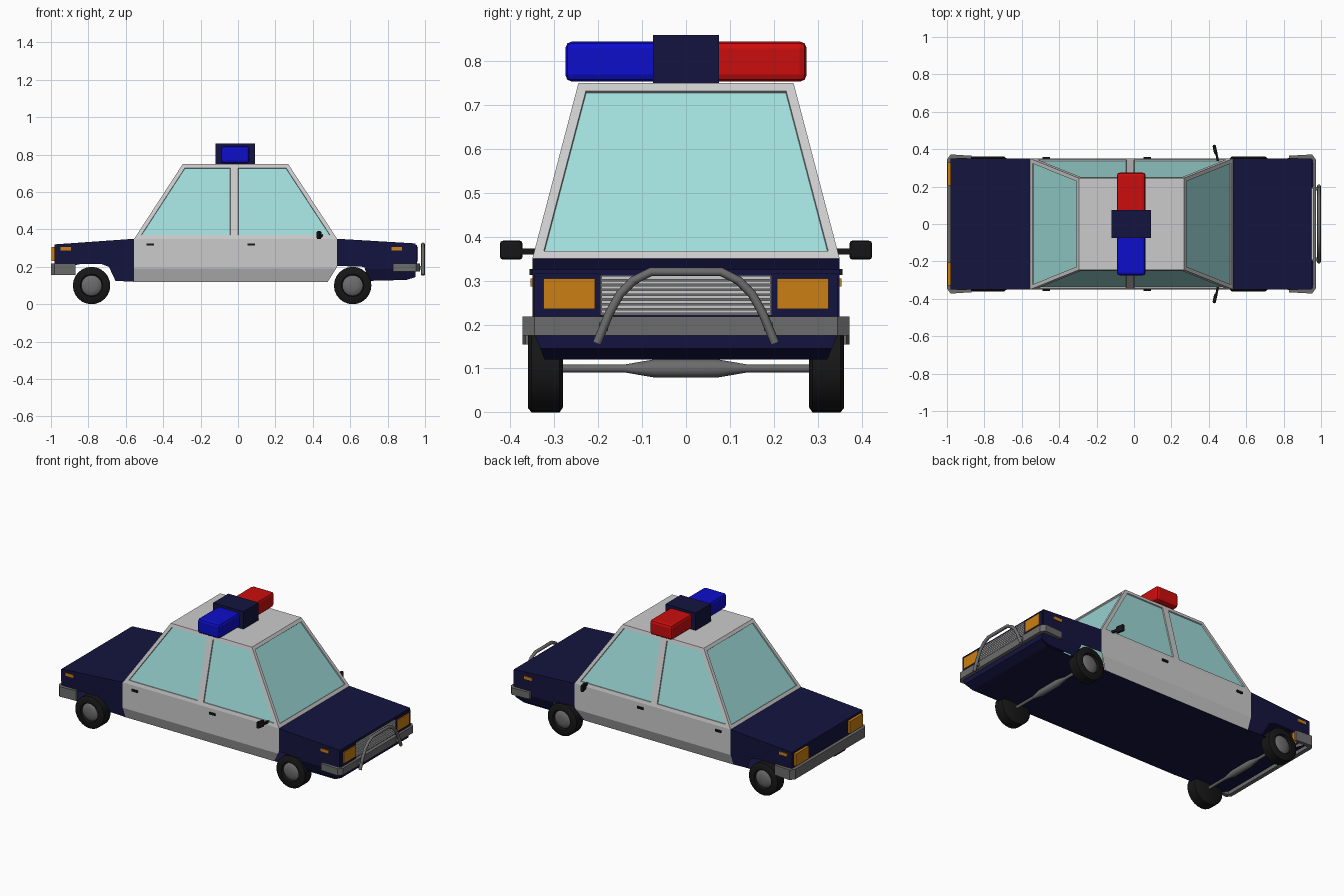
import bpy, bmesh, math
from mathutils import Vector, Matrix

if "Cube" in bpy.data.objects:
    bpy.data.objects.remove(bpy.data.objects["Cube"])


def material(name, rgb):
    m = bpy.data.materials.new(name)
    m.diffuse_color = (*rgb, 1)
    m.use_nodes = True
    m.node_tree.nodes["Principled BSDF"].inputs["Base Color"].default_value = m.diffuse_color
    return m


NAVY = material("navy", (0.007, 0.007, 0.05))
BLUE = material("blue", (0.004, 0.004, 0.6))
RED = material("red", (0.6, 0.004, 0.004))
GLASS = material("glass", (0.35, 0.72, 0.70))
AMBER = material("amber", (0.6, 0.21, 0.006))
BLACK = material("black", (0.008, 0.008, 0.008))
STEEL = material("steel", (0.15, 0.15, 0.15))
GREY = material("light_grey", (0.6, 0.6, 0.6))


def finish(name, bm, mat=None, smooth=False, normals=True):
    if normals:
        bmesh.ops.recalc_face_normals(bm, faces=bm.faces[:])
    me = bpy.data.meshes.new(name)
    bm.to_mesh(me)
    bm.free()
    ob = bpy.data.objects.new(name, me)
    bpy.context.collection.objects.link(ob)
    if mat:
        me.materials.append(mat)
    if smooth:
        bpy.context.view_layer.objects.active = ob
        ob.select_set(True)
        bpy.ops.object.shade_smooth_by_angle(angle=math.radians(40))
        ob.select_set(False)
    return ob


def box(name, x, y, z, mat=None, bevel=0, turn=0):
    """Box from (min, max) ranges."""
    bm = bmesh.new()
    size = [r[1] - r[0] for r in (x, y, z)]
    mid = [(r[1] + r[0]) / 2 for r in (x, y, z)]
    bmesh.ops.create_cube(bm, size=1, matrix=Matrix.Translation(mid)
                          @ Matrix.Rotation(turn, 4, 'Z') @ Matrix.Diagonal((*size, 1)))
    if bevel:
        bmesh.ops.bevel(bm, geom=bm.edges[:], offset=bevel, segments=2,
                        profile=0.5, affect='EDGES')
    return finish(name, bm, mat)


def pair(name, x, y, z, mat=None, bevel=0, turn=0):
    for side, s in (("left", 1), ("right", -1)):
        box(f"{name}_{side}", x, sorted((s * y[0], s * y[1])), z, mat, bevel, s * turn)


def lathe(name, profile, x, z, mat=None, mirror=1, steps=24):
    """Spin (radius, y) points around a sideways axis."""
    bm = bmesh.new()
    vs = [bm.verts.new((x, mirror * y, z + r)) for r, y in profile]
    es = [bm.edges.new(p) for p in zip(vs, vs[1:])]
    bmesh.ops.spin(bm, geom=vs + es, cent=(x, 0, z), axis=(0, 1, 0),
                   angle=2 * math.pi, steps=steps, use_merge=True)
    bmesh.ops.remove_doubles(bm, verts=bm.verts[:], dist=1e-5)
    return finish(name, bm, mat, True)


def half_width(z):
    """The body tucks in towards the sill."""
    return 0.35 - 0.4 * max(0, 0.19 - z)


# Bonnet, boot, ends and floor as one folded sheet
shell = [(-0.555, 0.35), (-0.98, 0.32), (-0.98, 0.18), (-0.88, 0.125),
         (0.9, 0.12), (0.95, 0.145), (0.95, 0.19), (0.95, 0.325), (0.53, 0.35)]
bm = bmesh.new()
rows = [[bm.verts.new((x, s * half_width(z), z)) for s in (-1, 1)] for x, z in shell]
for a, b in zip(rows, rows[1:]):
    bm.faces.new((a[0], a[1], b[1], b[0]))
finish("body_shell", bm, NAVY)

# Side panels with open wheel arches
panels = {
    "rear_fender": ([(-0.98, 0.32), (-0.555, 0.35), (-0.555, 0.12), (-0.655, 0.125),
                     (-0.69, 0.2), (-0.73, 0.215), (-0.84, 0.215), (-0.98, 0.19)], NAVY),
    "door_panel": ([(-0.555, 0.35), (0.53, 0.35), (0.53, 0.2), (0.48, 0.12),
                    (-0.555, 0.12)], GREY),
    "front_fender": ([(0.53, 0.35), (0.95, 0.325), (0.95, 0.145), (0.9, 0.13),
                      (0.7, 0.125), (0.675, 0.2), (0.53, 0.205)], NAVY)}
for name, (outline, mat) in panels.items():
    for side, s in (("left", 1), ("right", -1)):
        bm = bmesh.new()
        bm.faces.new([bm.verts.new((x, 0, z)) for x, z in outline])
        bmesh.ops.bisect_plane(bm, geom=bm.verts[:] + bm.edges[:] + bm.faces[:],
                               plane_co=(0, 0, 0.19), plane_no=(0, 0, 1))
        for v in bm.verts:
            v.co.y = s * half_width(v.co.z)
        bmesh.ops.recalc_face_normals(bm, faces=bm.faces[:])
        if sum(f.normal.y for f in bm.faces) * s < 0:
            bmesh.ops.reverse_faces(bm, faces=bm.faces[:])
        finish(f"{name}_{side}", bm, mat, normals=False)

# Cabin: tapered frame, each side split by a centre pillar, windows inset
bm = bmesh.new()
low, high = {}, {}
for s in (-1, 1):
    low[s] = [bm.verts.new((x, s * 0.35, 0.35)) for x in (-0.555, -0.02, 0.53)]
    high[s] = [bm.verts.new((x, s * 0.245, 0.75)) for x in (-0.295, -0.02, 0.268)]
windows = []
for s in (-1, 1):
    for i in (0, 1):
        windows.append(bm.faces.new((low[s][i], low[s][i + 1], high[s][i + 1], high[s][i])))
for i in (0, 2):
    windows.append(bm.faces.new((low[-1][i], low[1][i], high[1][i], high[-1][i])))
bm.faces.new(high[-1] + high[1][::-1])
base = bm.faces.new(low[-1] + low[1][::-1])
bmesh.ops.recalc_face_normals(bm, faces=bm.faces[:])
bmesh.ops.delete(bm, geom=[base], context='FACES_ONLY')
bmesh.ops.inset_individual(bm, faces=windows, thickness=0.021, use_even_offset=True)
bmesh.ops.inset_individual(bm, faces=windows, thickness=0.001, depth=-0.007,
                           use_even_offset=True)
for f in windows:
    f.material_index = 1
cabin = finish("cabin", bm, GREY, normals=False)
cabin.data.materials.append(GLASS)

# Roof light bar
box("light_bar_centre", (-0.12, 0.09), (-0.075, 0.075), (0.75, 0.86), NAVY)
box("light_bar_blue", (-0.092, 0.062), (-0.275, -0.06), (0.753, 0.845), BLUE, 0.016)
box("light_bar_red", (-0.092, 0.062), (0.06, 0.275), (0.753, 0.845), RED, 0.016)

# Wheels, hubs and axles
tyre = [(0, 0.28), (0.088, 0.28), (0.1, 0.288), (0.1, 0.352), (0.09, 0.36),
        (0.06, 0.36), (0.055, 0.345), (0, 0.345)]
hub = [(0.055, 0.346), (0.045, 0.354), (0.025, 0.359), (0, 0.36)]
axle = [(0.009, -0.29), (0.009, -0.14), (0.021, -0.07),
        (0.021, 0.07), (0.009, 0.14), (0.009, 0.29)]
for end, x in (("front", 0.613), ("rear", -0.783)):
    for side, s in (("left", 1), ("right", -1)):
        lathe(f"{end}_tyre_{side}", tyre, x, 0.1, BLACK, s)
        lathe(f"{end}_hub_{side}", hub, x, 0.1, STEEL, s)
    lathe(f"{end}_axle", axle, x, 0.1, STEEL, steps=12)


# Wrap-around bumpers
def bumper(name, tip, end, z0, z1):
    d = 1 if tip > 0 else -1
    half = [(end, 0.352), (end, 0.365), (tip - d * 0.02, 0.372), (tip, 0.345)]
    inner = [(tip - d * 0.025, 0.345), (end, 0.35)]
    outline = half + [(x, -y) for x, y in half[::-1]]
    outline += [(x, -y) for x, y in inner[::-1]] + inner
    bm = bmesh.new()
    face = bm.faces.new([bm.verts.new((x, y, z0)) for x, y in outline])
    top = bmesh.ops.extrude_face_region(bm, geom=[face])["geom"]
    bmesh.ops.translate(bm, vec=(0, 0, z1 - z0),
                        verts=[v for v in top if isinstance(v, bmesh.types.BMVert)])
    finish(name, bm, STEEL)


bumper("front_bumper", 0.972, 0.83, 0.175, 0.218)
bumper("rear_bumper", -1.0, -0.87, 0.155, 0.218)

# Grille with slats
box("grille_back", (0.945, 0.953), (-0.195, 0.195), (0.222, 0.312), STEEL)
for i in range(8):
    z = 0.226 + i * 0.011
    box(f"grille_slat_{i + 1}", (0.95, 0.959), (-0.193, 0.193), (z, z + 0.007), GREY)

# Lamps, their surrounds, side markers and door handles
pair("headlamp_surround", (0.945, 0.957), (0.195, 0.345), (0.218, 0.316), NAVY)
pair("headlamp", (0.95, 0.963), (0.207, 0.325), (0.235, 0.305), AMBER)
pair("tail_lamp", (-0.996, -0.975), (0.205, 0.33), (0.23, 0.307), AMBER)
for end, x in (("front", 0.82), ("rear", -0.95)):
    pair(f"{end}_marker", (x, x + 0.057), (0.345, 0.354), (0.287, 0.305), AMBER)
for end, x in (("front", 0.05), ("rear", -0.49)):
    pair(f"{end}_door_handle", (x, x + 0.04), (0.345, 0.357), (0.313, 0.326), BLACK)

# Door mirrors
pair("mirror_arm", (0.438, 0.45), (0.335, 0.385), (0.36, 0.373), BLACK, 0, 0.2)
pair("mirror", (0.424, 0.442), (0.372, 0.424), (0.348, 0.391), BLACK, 0.007, 0.2)

# Push bar: bent tube in front of the grille
half = [(0.203, 0.157), (0.175, 0.225), (0.15, 0.27), (0.12, 0.3), (0.08, 0.32)]
curve = bpy.data.curves.new("push_bar", 'CURVE')
curve.dimensions = '3D'
curve.bevel_depth = 0.01
curve.bevel_resolution = 2
curve.use_fill_caps = True
path = half + [(-y, z) for y, z in half[::-1]]
spline = curve.splines.new('POLY')
spline.points.add(len(path) - 1)
for p, (y, z) in zip(spline.points, path):
    p.co = (0.989, y, z, 1)
curve.materials.append(STEEL)
bpy.context.collection.objects.link(bpy.data.objects.new("push_bar", curve))
pair("push_bar_mount", (0.955, 0.99), (0.178, 0.198), (0.185, 0.205), STEEL)
